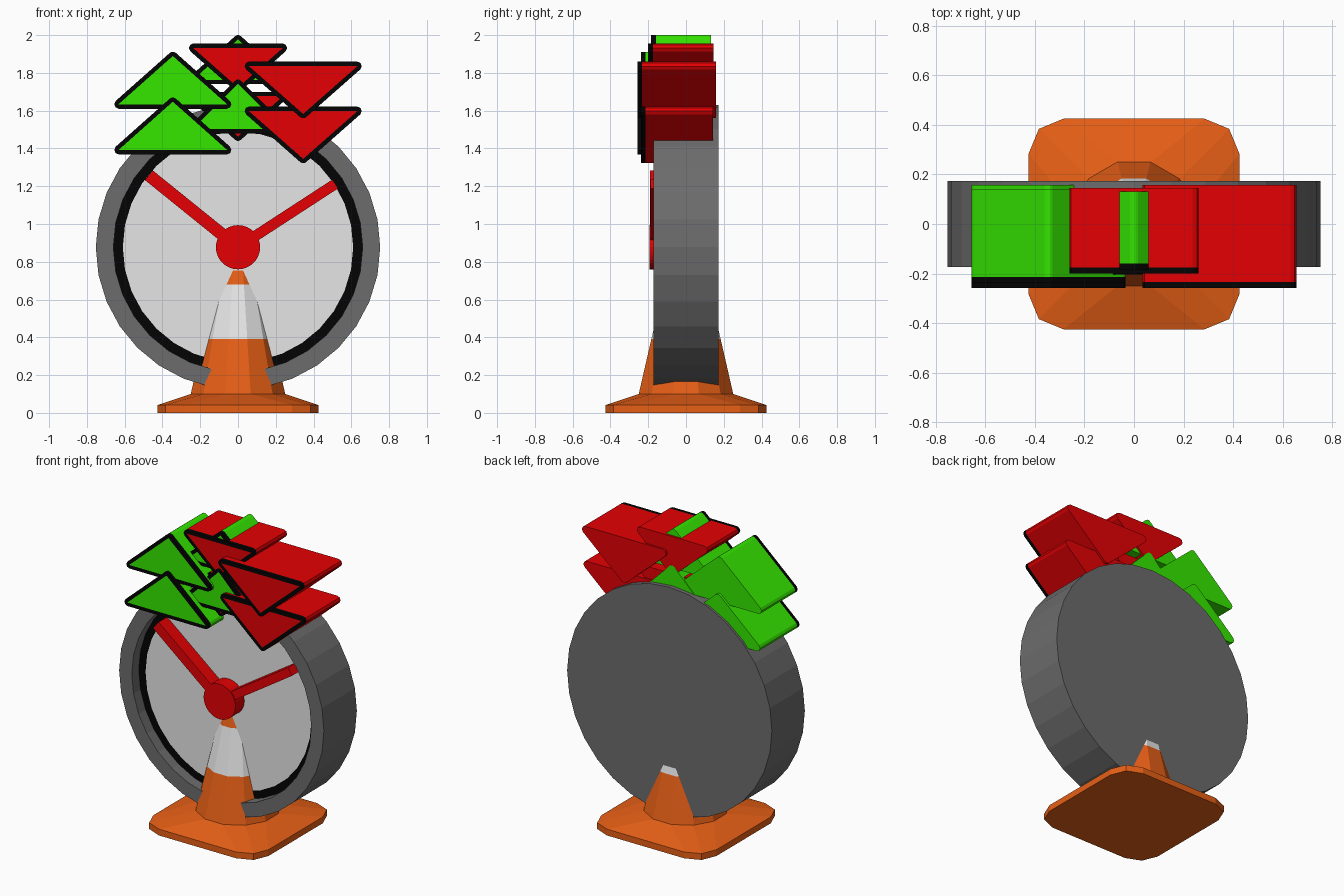
import bpy, bmesh, math
from mathutils import Matrix, Vector

if "Cube" in bpy.data.objects:
    bpy.data.objects.remove(bpy.data.objects["Cube"])


def mat(name, r, g, b):
    m = bpy.data.materials.new(name)
    m.diffuse_color = (r, g, b, 1)
    m.use_nodes = True
    m.node_tree.nodes["Principled BSDF"].inputs["Base Color"].default_value = m.diffuse_color
    return m


ORANGE = mat("orange", 0.80, 0.115, 0.008)
WHITE = mat("light grey", 0.79, 0.79, 0.79)
GREY = mat("mid grey", 0.15, 0.15, 0.15)
BLACK = mat("black", 0.001, 0.001, 0.001)
RED = mat("red", 0.78, 0.0, 0.001)
GREEN = mat("green", 0.035, 0.80, 0.0)


def loft(name, rings, band_mats, mats):
    """Join rings of points with quads and cap both ends."""
    bm = bmesh.new()
    vr = [[bm.verts.new(p) for p in ring] for ring in rings]
    n = len(vr[0])
    for k in range(len(vr) - 1):
        for i in range(n):
            j = (i + 1) % n
            f = bm.faces.new((vr[k][i], vr[k][j], vr[k + 1][j], vr[k + 1][i]))
            f.material_index = band_mats[k]
    bm.faces.new(vr[0]).material_index = band_mats[0]
    bm.faces.new(vr[-1]).material_index = band_mats[-1]
    bmesh.ops.recalc_face_normals(bm, faces=bm.faces)
    me = bpy.data.meshes.new(name)
    bm.to_mesh(me)
    bm.free()
    for m in mats:
        me.materials.append(m)
    ob = bpy.data.objects.new(name, me)
    bpy.context.collection.objects.link(ob)
    return ob


CZ = 0.877  # clock centre height


def disc_ring(r, y, n=32):
    return [(r * math.cos(2 * math.pi * i / n), y, CZ + r * math.sin(2 * math.pi * i / n))
            for i in range(n)]


# Clock body: recessed dial with a black ring, one lathed profile
FACE = -0.10
profile = [(0.753, 0.173), (0.753, -0.173), (0.66, -0.173), (0.66, FACE), (0.61, FACE), (0.1, FACE)]
loft("clock_body", [disc_ring(r, y) for r, y in profile], [0, 0, 0, 1, 2, 2], [GREY, BLACK, WHITE])

# Hub and hands
loft("clock_hub", [disc_ring(0.117, FACE + 0.01), disc_ring(0.117, -0.194)], [0, 0], [RED])


def hand(name, x, z, width, front):
    d = Vector((x, 0, z - CZ))
    side = Vector((-d.z, 0, d.x)).normalized() * width / 2
    c = Vector((0, 0, CZ))
    rings = []
    for y in (FACE + 0.01, front):
        o = Vector((0, y, 0))
        rings.append([c + o + side, c + o - side, c + d + o - side, c + d + o + side])
    loft(name, rings, [0, 0], [RED])


hand("left_hand", -0.472, 1.258, 0.066, -0.19)
hand("right_hand", 0.515, 1.212, 0.056, -0.188)


# Traffic cone: rounded square base blending into a twelve-sided striped cone
def square_ring(z):
    pts = []
    for q in range(4):
        rot = Matrix.Rotation(q * math.pi / 2, 3, 'Z')
        pts += [rot @ Vector((x, y, z)) for x, y in ((0.425, 0.285), (0.384, 0.384), (0.285, 0.425))]
    return pts


def cone_ring(z):
    r = 0.259 - 0.238 * (z - 0.1)
    return [(r * math.cos(math.radians(15 + 30 * i)), r * math.sin(math.radians(15 + 30 * i)), z)
            for i in range(12)]


loft("traffic_cone",
     [square_ring(0), square_ring(0.042)] + [cone_ring(z) for z in (0.1, 0.39, 0.68, 0.85)],
     [0, 0, 0, 1, 0, 0], [ORANGE, WHITE])


# Arrow triangles: rounded prisms with a black front border
def arrow(name, cx, half, z_base, z_tip, front, back, colour):
    r = 0.024
    s = 1 if z_tip > z_base else -1
    height = abs(z_tip - z_base)
    centres = [Vector((-half + r, r)), Vector((half - r, r)), Vector((0, height - r))]
    outer, inner = [], []
    for k in range(3):
        c, p, n = centres[k], centres[k - 1], centres[(k + 1) % 3]
        e0, e1 = c - p, n - c
        a0 = math.atan2(-e0.x, e0.y)  # outward normals of the two edges
        a1 = math.atan2(-e1.x, e1.y)
        while a1 < a0:
            a1 += 2 * math.pi
        for i in range(4):
            a = a0 + (a1 - a0) * i / 3
            v = Vector((math.cos(a), math.sin(a)))
            outer.append(c + v * r)
            inner.append(c + v * 0.001)

    def place(pts, y):
        return [(cx + p.x, y, z_base + s * p.y) for p in pts]

    loft(name, [place(outer, back), place(outer, front + 0.024), place(outer, front),
                place(inner, front)], [0, 1, 1, 0], [colour, BLACK])
    me = bpy.data.objects[name].data
    me.polygons[len(me.polygons) - 1].material_index = 0


arrow("left_upper_arrow", -0.345, 0.31, 1.61, 1.912, -0.238, 0.142, GREEN)
arrow("left_lower_arrow", -0.345, 0.31, 1.368, 1.67, -0.258, 0.158, GREEN)
arrow("right_upper_arrow", 0.345, 0.31, 1.86, 1.56, -0.258, 0.158, RED)
arrow("right_lower_arrow", 0.345, 0.31, 1.622, 1.322, -0.238, 0.142, RED)
arrow("middle_upper_down_arrow", 0, 0.26, 1.956, 1.70, -0.20, 0.145, RED)
arrow("middle_lower_down_arrow", 0, 0.26, 1.70, 1.44, -0.182, 0.13, RED)
arrow("middle_upper_up_arrow", 0, 0.26, 1.74, 2.0, -0.184, 0.132, GREEN)
arrow("middle_lower_up_arrow", 0, 0.26, 1.48, 1.765, -0.203, 0.146, GREEN)
